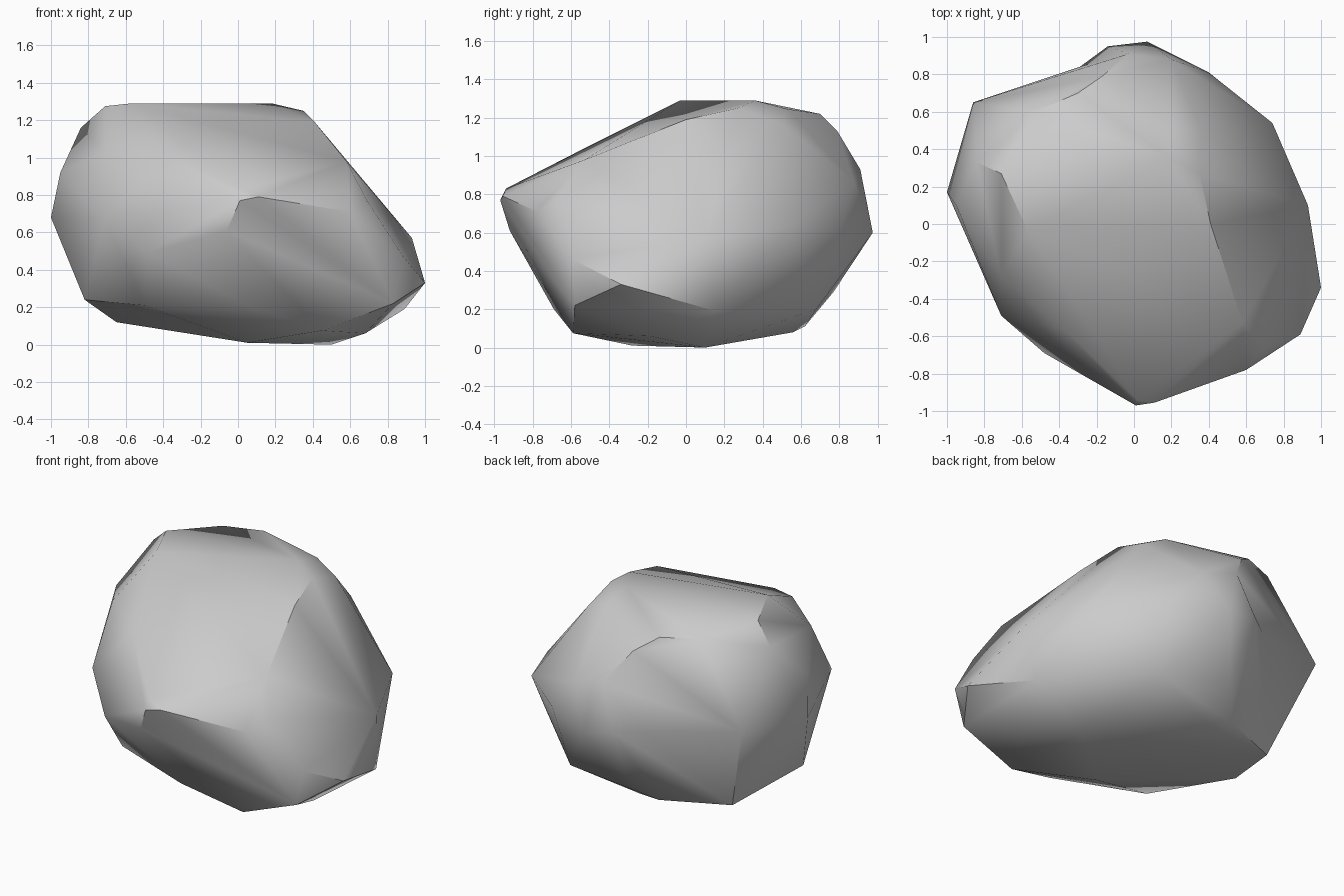
import bpy, bmesh, math
from mathutils import Vector
from mathutils.geometry import intersect_point_line

if "Cube" in bpy.data.objects:
    bpy.data.objects.remove(bpy.data.objects["Cube"])

# Corner points of the boulder, grouped by region
top = [(-.57, -.03, 1.29), (-.71, .27, 1.275), (-.53, .6, 1.23), (-.3, .7, 1.22),
       (.18, .36, 1.29), (.2, .53, 1.245), (.35, .27, 1.25), (.36, .5, 1.17),
       (.41, 0, 1.19), (-.84, .33, 1.16)]
front = [(-.71, -.28, 1.03), (-.37, -.57, 1.02), (.01, -.97, .77),
         (.02, -.94, .83), (.11, -.955, .79), (.6, -.78, .71), (.69, -.66, .77),
         (.58, -.53, .98), (-.06, -.92, .61), (-.48, -.69, .49), (-.71, -.49, .67),
         (.07, -.69, .2)]
right = [(.93, .1, .57), (.74, .54, .63), (.4, .81, .62),
         (1, -.34, .33), (.89, -.59, .46), (.83, -.58, .22), (.89, .155, .19)]
back = [(.2, .88, .86), (-.03, .91, .93), (.07, .975, .6), (-.14, .95, .65),
        (-.17, .79, 1.13), (-.1, .77, .29), (.36, .68, .2), (-.86, .65, .73)]
left = [(-1, .17, .68), (-.95, .1, .92), (-.82, -.04, .24), (-.5, -.48, .21)]
bottom = [(.5, .1, 0), (.05, -.28, .01), (.45, -.59, .075), (.68, -.19, .06),
          (-.06, .56, .08), (-.65, .45, .12), (-.24, .62, .11)]
# Small hollows broken into the hull
hollows = [(-.29, .84, .65)]

# Boulder: hull around the corner points
bm = bmesh.new()
for group in (top, front, right, back, left, bottom):
    for p in group:
        bm.verts.new(p)
hull = bmesh.ops.convex_hull(bm, input=bm.verts[:])
loose = {g for g in hull["geom_interior"] + hull["geom_unused"]
         if isinstance(g, bmesh.types.BMVert)}
bmesh.ops.delete(bm, geom=list(loose), context='VERTS')


def push_in(target):
    """Split the edge nearest to the target and move its middle there."""
    target = Vector(target)

    def gap(e):
        a, b = (v.co for v in e.verts)
        p, t = intersect_point_line(target, a, b)
        return (a.lerp(b, min(max(t, .1), .9)) - target).length

    edge = min(bm.edges, key=gap)
    cut = bmesh.ops.subdivide_edges(bm, edges=[edge], cuts=1)
    for g in cut["geom_inner"]:
        if isinstance(g, bmesh.types.BMVert):
            g.co = target


for h in hollows:
    push_in(h)
bmesh.ops.triangulate(bm, faces=bm.faces[:])
bmesh.ops.recalc_face_normals(bm, faces=bm.faces[:])

mesh = bpy.data.meshes.new("boulder")
bm.to_mesh(mesh)
bm.free()
boulder = bpy.data.objects.new("boulder", mesh)
bpy.context.collection.objects.link(boulder)

# Soft shading with crisp broken edges
bpy.context.view_layer.objects.active = boulder
boulder.select_set(True)
bpy.ops.object.shade_smooth_by_angle(angle=math.radians(40))
